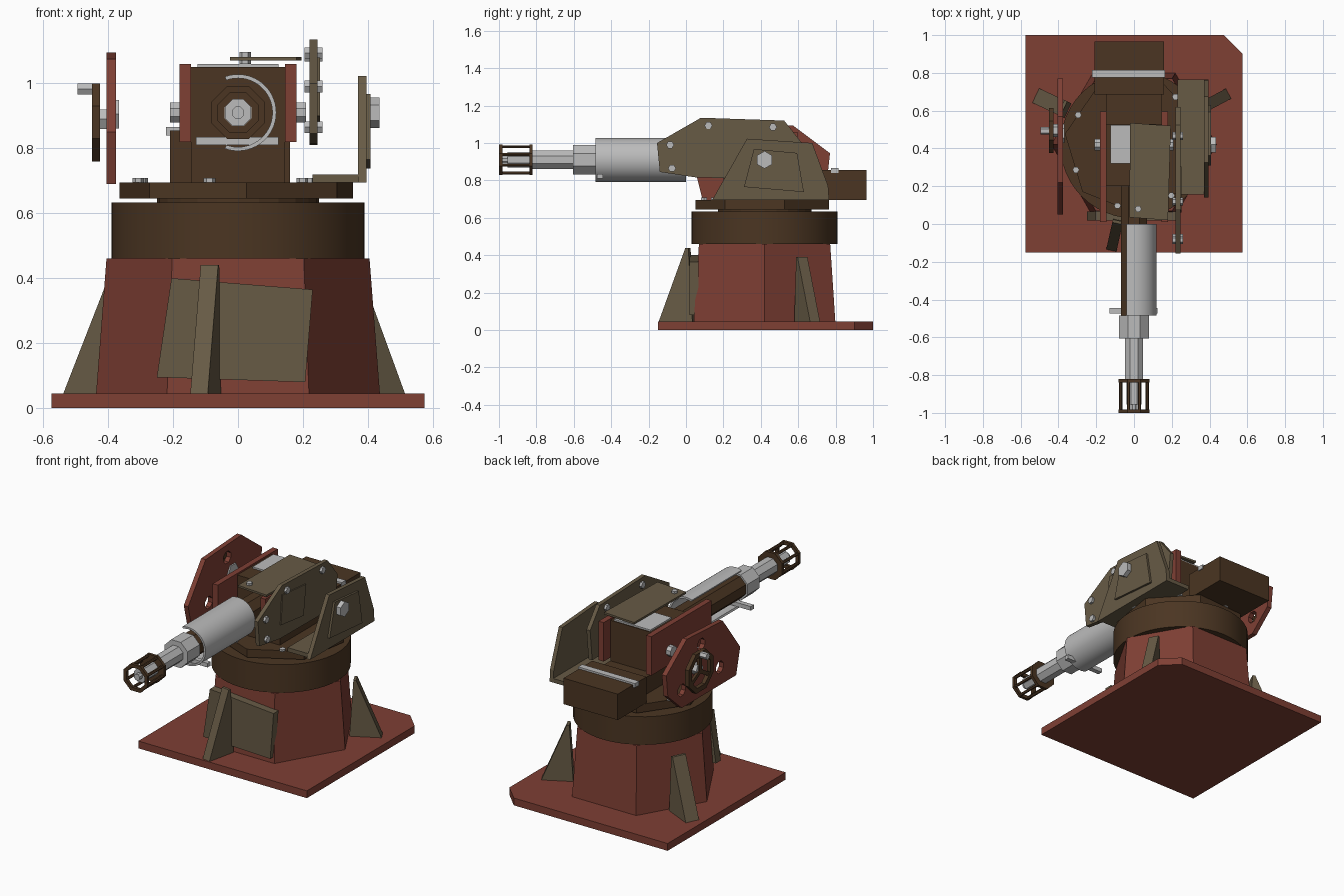
import bpy, bmesh, math
from mathutils import Vector

if "Cube" in bpy.data.objects:
    bpy.data.objects.remove(bpy.data.objects["Cube"])


def material(name, rgb):
    m = bpy.data.materials.new(name)
    m.diffuse_color = (*rgb, 1)
    m.use_nodes = True
    m.node_tree.nodes["Principled BSDF"].inputs["Base Color"].default_value = m.diffuse_color
    return m


RED = material("rust_red", (0.21, 0.05, 0.034))
KHAKI = material("khaki_armor", (0.135, 0.103, 0.06))
BROWN = material("dark_brown", (0.07, 0.036, 0.016))
STEEL = material("pale_steel", (0.50, 0.50, 0.50))


def place(axis, u, v, t):
    return {"x": (t, u, v), "y": (u, t, v), "z": (u, v, t)}[axis]


def finish(name, bm, mat, smooth=False):
    bmesh.ops.recalc_face_normals(bm, faces=bm.faces)
    me = bpy.data.meshes.new(name)
    bm.to_mesh(me)
    bm.free()
    me.materials.append(mat)
    ob = bpy.data.objects.new(name, me)
    bpy.context.collection.objects.link(ob)
    if smooth:
        bpy.ops.object.select_all(action="DESELECT")
        ob.select_set(True)
        bpy.context.view_layer.objects.active = ob
        bpy.ops.object.shade_smooth_by_angle(angle=math.radians(30))
    return ob


def loft(name, axis, pts, lo, hi, mat, taper=1.0, centre=(0, 0), smooth=False):
    """Extrude an outline along an axis, optionally scaling the far end."""
    bm = bmesh.new()
    a = [bm.verts.new(place(axis, u, v, lo)) for u, v in pts]
    b = [bm.verts.new(place(axis, centre[0] + (u - centre[0]) * taper,
                            centre[1] + (v - centre[1]) * taper, hi)) for u, v in pts]
    bm.faces.new(a)
    bm.faces.new(b)
    for i in range(len(pts)):
        j = (i + 1) % len(pts)
        bm.faces.new((a[i], a[j], b[j], b[i]))
    return finish(name, bm, mat, smooth)


def polygon(c, r, n, turn=0.0):
    return [(c[0] + r * math.cos(math.radians(turn + 360 * i / n)),
             c[1] + r * math.sin(math.radians(turn + 360 * i / n))) for i in range(n)]


def rod(name, axis, c, r, lo, hi, n, mat, turn=0.0, smooth=False):
    return loft(name, axis, polygon(c, r, n, turn), lo, hi, mat, smooth=smooth)


def box(name, x, y, z, mat):
    pts = [(x[0], y[0]), (x[1], y[0]), (x[1], y[1]), (x[0], y[1])]
    return loft(name, "z", pts, z[0], z[1], mat)


def ring(name, axis, c, ro, ri, lo, hi, n, mat, start=0.0, sweep=360.0, smooth=False):
    """Hollow ring, or an open shell when the sweep is below a full turn."""
    bm = bmesh.new()
    full = sweep >= 360
    rows = []
    for i in range(n if full else n + 1):
        a = math.radians(start + sweep * i / n)
        rows.append([bm.verts.new(place(axis, c[0] + r * math.cos(a), c[1] + r * math.sin(a), t))
                     for r, t in ((ro, lo), (ro, hi), (ri, hi), (ri, lo))])
    for i in range(n):
        p, q = rows[i], rows[(i + 1) % len(rows)]
        for k in range(4):
            bm.faces.new((p[k], p[(k + 1) % 4], q[(k + 1) % 4], q[k]))
    if not full:
        bm.faces.new(rows[0])
        bm.faces.new(rows[-1])
    return finish(name, bm, mat, smooth)


# Base plate with one clipped corner, and six-sided pedestal
loft("base_plate", "z", [(-0.575, -0.15), (0.575, -0.15), (0.575, 0.9), (0.475, 1.0), (-0.575, 1.0)],
     0, 0.045, RED)
MID = (0, 0.42)
loft("pedestal", "z", polygon(MID, 0.437, 6), 0.045, 0.46, RED, taper=0.927, centre=MID)


# Gusset fins leaning on the pedestal
def gusset(name, outer, inner, width, top):
    o, i = Vector(outer), Vector(inner)
    d = (i - o).normalized()
    side = Vector((-d.y, d.x)) * width / 2
    length = (i - o).length
    bm = bmesh.new()
    rows = []
    for s in (-1, 1):
        rows.append([])
        for t, z in ((0, 0.045), (0.84, top), (0.93, top), (1.06, 0.045)):
            p = o + d * length * t + side * s
            rows[-1].append(bm.verts.new((p.x, p.y, z)))
    bm.faces.new(rows[0])
    bm.faces.new(rows[1])
    for k in range(4):
        j = (k + 1) % 4
        bm.faces.new((rows[0][k], rows[0][j], rows[1][j], rows[1][k]))
    finish(name, bm, KHAKI)


gusset("front_gusset", (-0.12, -0.14), (-0.082, 0.03), 0.055, 0.44)
gusset("right_gusset", (0.50, 0.69), (0.35, 0.61), 0.06, 0.39)
gusset("left_gusset", (-0.52, 0.68), (-0.36, 0.605), 0.085, 0.39)
loft("front_patch_plate", "y", [(-0.25, 0.095), (0.207, 0.08), (0.23, 0.365), (-0.205, 0.40)],
     0.018, 0.066, KHAKI)

# Bearing drum and seven-sided turntable with bolts
rod("bearing_drum", "z", MID, 0.39, 0.46, 0.633, 48, BROWN, smooth=True)
rod("bearing_core", "z", MID, 0.25, 0.633, 0.645, 24, BROWN)
rod("turntable", "z", MID, 0.37, 0.645, 0.695, 7, BROWN, turn=16.8)
for k, (bx, by) in enumerate(polygon(MID, 0.335, 7, 152)):
    rod(f"turntable_bolt_{k}", "z", (bx, by), 0.018, 0.695, 0.708, 6, STEEL)

# Receiver, rear ammunition box and cradle
box("receiver", (-0.145, 0.145), (0.20, 0.53), (0.695, 1.05), BROWN)
box("receiver_lid", (-0.125, 0.125), (0.32, 0.525), (1.05, 1.06), STEEL)
box("rear_box", (-0.21, 0.16), (0.685, 0.965), (0.695, 0.855), BROWN)
box("rear_box_link", (-0.145, 0.145), (0.53, 0.685), (0.695, 0.80), BROWN)
box("rear_box_strap", (-0.222, 0.165), (0.775, 0.815), (0.84, 0.866), STEEL)
for s, side in ((-1, "left"), (1, "right")):
    x = sorted((s * 0.145, s * 0.18))
    box(f"{side}_cradle_plate", x, (0.01, 0.595), (0.82, 1.06), RED)
    x = sorted((s * 0.18, s * 0.21))
    rod(f"{side}_trunnion", "x", (0.42, 0.91), 0.033, x[0], x[1], 8, STEEL, 22.5)

# Left side plate with three lightening holes
plate = loft("left_side_plate", "x", [(0.05, 0.85), (0.09, 0.69), (0.62, 0.69), (0.755, 0.81),
                                      (0.77, 0.945), (0.57, 1.095), (0.22, 1.075)], -0.405, -0.375, RED)
for k, c in enumerate(((0.25, 0.80), (0.43, 1.01), (0.62, 0.80))):
    cutter = rod(f"hole_cutter_{k}", "x", c, 0.038, -0.5, -0.3, 8, RED, 22.5)
    cutter.hide_render = True
    cutter.hide_viewport = True
    cut = plate.modifiers.new("hole", "BOOLEAN")
    cut.object = cutter
    cut.solver = "EXACT"

# Hand wheel on the left side
HUB = (0.495, 0.88)
ring("wheel_rim", "x", HUB, 0.13, 0.098, -0.45, -0.425, 8, BROWN, 22.5)
for k in range(3):
    a = math.radians(90 + 120 * k)
    d, n = Vector((math.cos(a), math.sin(a))), Vector((-math.sin(a), math.cos(a))) * 0.012
    h = Vector(HUB)
    loft(f"wheel_spoke_{k}", "x", [tuple(p) for p in (h - n, h + d * 0.108 - n, h + d * 0.108 + n, h + n)],
         -0.446, -0.43, BROWN)
rod("wheel_hub", "x", (0.495, 0.89), 0.035, -0.44, -0.405, 6, STEEL)
rod("wheel_nut", "x", (0.48, 0.905), 0.05, -0.375, -0.367, 6, STEEL)
rod("wheel_handle", "x", (0.493, 0.983), 0.02, -0.495, -0.45, 6, STEEL)

# Right outer bracket with foot, raised panel and pivot bolt
loft("right_bracket", "x", [(0.14, 0.695), (0.765, 0.695), (0.76, 0.77), (0.675, 1.0), (0.326, 1.023)],
     0.37, 0.395, KHAKI)
box("right_bracket_foot", (0.23, 0.37), (0.155, 0.765), (0.695, 0.72), KHAKI)
loft("right_bracket_panel", "x", [(0.31, 0.765), (0.63, 0.738), (0.594, 0.947), (0.363, 0.968)],
     0.395, 0.408, KHAKI)
rod("right_pivot_bolt", "x", (0.42, 0.91), 0.047, 0.408, 0.435, 6, STEEL, 30)

# Right gun shield with raised panel and bolts
loft("right_shield", "x", [(-0.155, 1.0), (-0.14, 0.845), (0.06, 0.815), (0.60, 0.81), (0.62, 1.0),
                           (0.525, 1.12), (0.08, 1.135)], 0.22, 0.245, KHAKI)
loft("right_shield_panel", "x", [(0.06, 0.90), (0.28, 0.875), (0.305, 1.06), (0.075, 1.08)],
     0.245, 0.252, KHAKI)
for k, c in enumerate(((0.12, 1.093), (0.465, 1.085), (-0.085, 0.99), (-0.075, 0.865))):
    rod(f"shield_bolt_{k}", "x", c, 0.021, 0.205, 0.26, 6, STEEL)

# Top cover
loft("top_cover", "z", [(-0.025, 0.035), (0.18, 0.02), (0.195, 0.52), (-0.02, 0.535)], 1.07, 1.082, KHAKI)
rod("top_cover_bolt", "z", (0.022, 0.08), 0.018, 1.06, 1.096, 6, STEEL)

# Barrel assembly along the firing axis
AX = (0, 0.91)
rod("barrel_housing", "y", AX, 0.075, -0.485, 0.20, 8, BROWN, 22.5)
ring("barrel_jacket", "y", AX, 0.118, 0.106, -0.485, 0.0, 32, STEEL, -110, 220, smooth=True)
box("jacket_crossbar", (-0.13, 0.125), (-0.475, -0.445), (0.81, 0.835), STEEL)
rod("barrel_collar", "y", AX, 0.086, -0.605, -0.485, 8, STEEL, 22.5)
rod("barrel", "y", AX, 0.053, -0.835, -0.605, 8, STEEL, 22.5)
rod("barrel_tip", "y", AX, 0.044, -0.955, -0.835, 8, STEEL, 22.5)
rod("muzzle", "y", AX, 0.02, -0.985, -0.955, 8, STEEL, 22.5)

# Muzzle cage: two rings joined by rods
ring("cage_front_ring", "y", AX, 0.088, 0.066, -1.0, -0.982, 8, BROWN, 22.5)
ring("cage_rear_ring", "y", AX, 0.088, 0.045, -0.838, -0.82, 8, BROWN, 22.5)
for k, c in enumerate(polygon(AX, 0.076, 8, 22.5)):
    rod(f"cage_rod_{k}", "y", c, 0.009, -0.985, -0.83, 6, BROWN)
